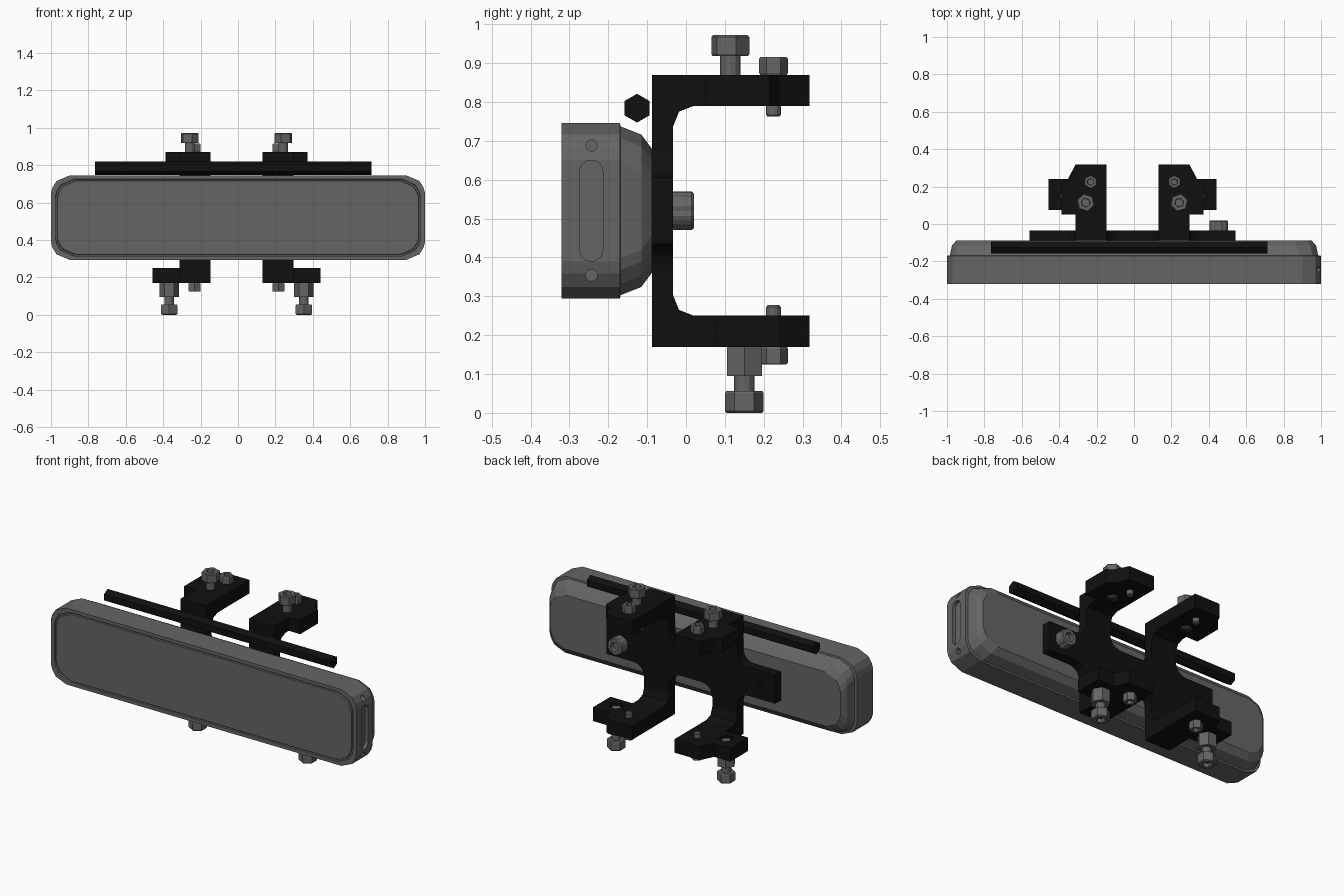
import bpy, bmesh
from math import sin, cos, pi

if "Cube" in bpy.data.objects:
    bpy.data.objects.remove(bpy.data.objects["Cube"])

CX, CZ = -0.008, 0.52      # bracket centre in x, bar centre in z


def material(name, v):
    m = bpy.data.materials.new(name)
    m.diffuse_color = (v, v, v, 1)
    m.use_nodes = True
    m.node_tree.nodes["Principled BSDF"].inputs["Base Color"].default_value = m.diffuse_color
    return m


GREY, BLACK = material("grey", 0.13), material("black", 0.005)


def loft(name, rings, mat):
    """Skin a list of equal-length point rings and cap both ends."""
    bm = bmesh.new()
    vs = [[bm.verts.new(p) for p in r] for r in rings]
    n = len(vs[0])
    for a, b in zip(vs, vs[1:]):
        for i in range(n):
            bm.faces.new((a[i], a[(i + 1) % n], b[(i + 1) % n], b[i]))
    bm.faces.new(vs[0])
    bm.faces.new(vs[-1])
    bmesh.ops.recalc_face_normals(bm, faces=bm.faces)
    me = bpy.data.meshes.new(name)
    bm.to_mesh(me)
    bm.free()
    ob = bpy.data.objects.new(name, me)
    me.materials.append(mat)
    bpy.context.collection.objects.link(ob)
    return ob


def place(axis, a, b, t):
    return {'X': (t, a, b), 'Y': (a, t, b), 'Z': (a, b, t)}[axis]


def prism(name, axis, pts, lo, hi, mat=BLACK):
    return loft(name, [[place(axis, a, b, t) for a, b in pts] for t in (lo, hi)], mat)


def stack(name, axis, c, prof, n=6, rot=0.0, mat=GREY):
    """n-sided turned part from (position, radius) pairs along an axis."""
    return loft(name, [[place(axis, c[0] + r * cos(rot + 2 * pi * i / n),
                              c[1] + r * sin(rot + 2 * pi * i / n), t)
                        for i in range(n)] for t, r in prof], mat)


def cut(ob, cutter):
    m = ob.modifiers.new("cut", 'BOOLEAN')
    m.object, m.operation, m.solver = cutter, 'DIFFERENCE', 'EXACT'
    bpy.context.view_layer.objects.active = ob
    bpy.ops.object.modifier_apply(modifier=m.name)
    bpy.data.objects.remove(cutter)


def head(name, c, base, top, r, rot=0.0):
    """Hex head, chamfered at both ends, with a socket in the outer end."""
    d = 1 if top > base else -1
    k = 0.005 * d
    stack(name, 'Z', c, [(base, r * .93), (base + k, r), (top - k, r), (top, r * .9),
                         (top, r * .5), (top - 4 * k, r * .45)], 6, rot)


# lamp housing: rounded-rectangle rings from front panel to tapered back
def ring(y, hx, hz):
    q = [(hx, hz - .095), (hx - .008, hz - .065), (hx - .03, hz - .03), (hx - .1, hz)]
    pts = q + [(-x, z) for x, z in q[::-1]]
    pts += [(-x, -z) for x, z in pts]
    return [(x, y, CZ + z) for x, z in pts]


body = loft("light_housing", [ring(*r) for r in (
    (-.32, .966, .197), (-.311, .968, .199), (-.311, .975, .204), (-.32, .977, .206),
    (-.32, 1, .226), (-.17, 1, .226), (-.168, .985, .217),
    (-.115, .973, .196), (-.088, .95, .16))], GREY)

# slot and screw holes in the right end
slot = []
for zc, a0 in ((.62, 0), (.42, pi)):
    slot += [(-.244 + .03 * cos(a0 + pi * i / 8), zc + .03 * sin(a0 + pi * i / 8)) for i in range(9)]
cut(body, prism("slot_cutter", 'X', slot, .98, 1.1))
for z in (.688, .354):
    cut(body, stack("hole_cutter", 'X', (-.243, z), [(.95, .015), (1.1, .015)], 16))

# hex rod above the housing
stack("hex_rod", 'X', (-.126, .784), [(-.765, .037), (.715, .037)], 6, pi / 2, BLACK)

# C-shaped column side profile (y, z), mirrored about the bar centre
up = [(-.088, .35), (.318, .35), (.318, .27), (.02, .27), (-.018, .255), (-.034, .215)]
c_profile = [(y, CZ + z) for y, z in up] + [(y, CZ - z) for y, z in up[::-1]]


def fillet(cx, cz, r, a0, a1, n=6):
    return [(cx + r * cos(a0 + (a1 - a0) * i / n), cz + r * sin(a0 + (a1 - a0) * i / n))
            for i in range(n + 1)]


# centre web with filleted U gaps above and below
half = fillet(.07, .155, .07, 0, -pi / 2)
top = half + [(-x, z) for x, z in half[::-1]]
web = top + [(-x, -z) for x, z in top]
prism("centre_web", 'Y', [(CX + x, CZ + z) for x, z in web], -.088, -.034)

for s, side in ((-1, "left"), (1, "right")):
    def X(v):
        return CX + s * v

    column = prism(side + "_column", 'X', c_profile, X(.14), X(.305))
    # side arm of the back plate, filleted into the column
    arm = fillet(.375, .155, .07, pi, 1.5 * pi) + [(.552, .085)]
    arm += [(x, -z) for x, z in arm[::-1]]
    arm = prism(side + "_arm", 'Y', [(X(x), CZ + z) for x, z in arm], -.088, -.034)
    if s < 0:
        cut(arm, stack("hole_cutter", 'Y', (X(.46), CZ), [(-.06, .014), (.1, .014)], 12))
    # clamp tabs on the flanges
    prism(side + "_upper_tab", 'Z', [(X(x), y) for x, y in (
        (.305, .318), (.345, .24), (.38, .215), (.38, .05), (.305, .05))], .79, .87)
    tab = prism(side + "_lower_tab", 'Z', [(X(x), y) for x, y in (
        (.305, .318), (.345, .24), (.45, .24), (.45, .075), (.305, .075))], .17, .25)

    # upper clamp bolt with its recess
    c = (X(.25), .114)
    cut(column, stack("recess_cutter", 'Z', c, [(.75, .04), (.83, .04)]))
    head(side + "_upper_clamp_head", c, .918, .972, .05, .3 * s)
    stack(side + "_upper_clamp_shaft", 'Z', c, [(.8, .026), (.92, .026)], 12)
    # lower clamp bolt with nut and recess
    c = (X(.36), .15)
    cut(tab, stack("recess_cutter", 'Z', c, [(.21, .04), (.3, .04)]))
    stack(side + "_lower_clamp_shaft", 'Z', c, [(.05, .026), (.24, .026)], 12)
    stack(side + "_lower_clamp_nut", 'Z', c, [(.095, .052), (.17, .052)])
    head(side + "_lower_clamp_head", c, .056, 0, .05, pi / 6)
    # flange set screws, top and bottom
    c = (X(.224), .225)
    for name, base, end, tip in (("_upper_set_screw", .87, .916, .762),
                                 ("_lower_set_screw", .17, .124, .277)):
        head(side + name + "_head", c, base, end, .037, pi / 6)
        k = .005 if tip > .5 else -.005
        stack(side + name + "_tip", 'Z', c, [(base, .019), (tip + k, .019), (tip, .015)], 12)

# ribbed socket bolt on the right arm
ribs = []
for y, r in ((-.034, .05), (.014, .05), (.02, .045), (.02, .026), (-.005, .026)):
    ribs.append([(.453 + r * k * cos(a), y, CZ + r * k * sin(a)) for i in range(24)
                 for a, k in [(2 * pi * i / 24, .92 if (i % 4 == 0 and r > .04) else 1)]])
loft("arm_bolt", ribs, GREY)
